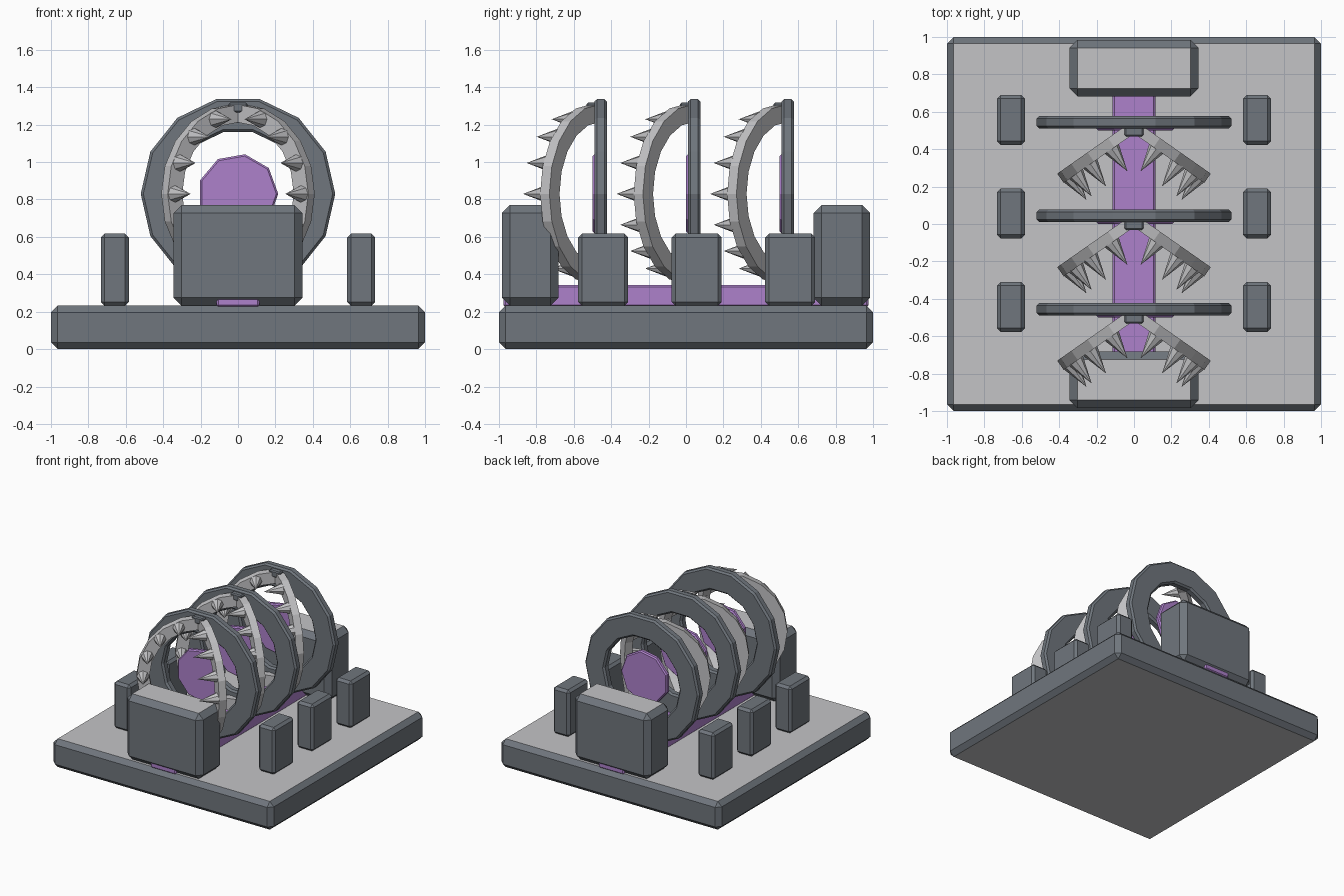
import bpy, bmesh, math
from mathutils import Vector

if "Cube" in bpy.data.objects:
    bpy.data.objects.remove(bpy.data.objects["Cube"])

def material(name, rgb):
    m = bpy.data.materials.new(name)
    m.diffuse_color = (*rgb, 1)
    m.use_nodes = True
    m.node_tree.nodes["Principled BSDF"].inputs["Base Color"].default_value = m.diffuse_color
    return m

DARK = material("dark_steel", (0.16, 0.18, 0.205))
LIGHT = material("light_grey", (0.55, 0.55, 0.565))
PURPLE = material("purple_glow", (0.42, 0.22, 0.60))

def finish(name, bm, mats, rule=None):
    bmesh.ops.recalc_face_normals(bm, faces=bm.faces[:])
    bm.normal_update()
    if rule:
        for f in bm.faces:
            f.material_index = rule(f)
    me = bpy.data.meshes.new(name)
    bm.to_mesh(me)
    bm.free()
    for m in mats:
        me.materials.append(m)
    ob = bpy.data.objects.new(name, me)
    bpy.context.collection.objects.link(ob)
    return ob

def box(name, lo, hi, bevel, mats, rule=None):
    bm = bmesh.new()
    bmesh.ops.create_cube(bm, size=1)
    for v in bm.verts:
        v.co = Vector([(a + b) / 2 + c * (b - a) for a, b, c in zip(lo, hi, v.co)])
    bmesh.ops.bevel(bm, geom=bm.edges[:], offset=bevel, segments=1, affect='EDGES')
    return finish(name, bm, mats, rule)

def sweep(bm, section, angles, place, closed):
    """Sweep a closed (radius, depth) section through angles."""
    rows = [[bm.verts.new(place(r, d, a)) for r, d in section] for a in angles]
    n = len(section)
    pairs = list(zip(rows, rows[1:])) + ([(rows[-1], rows[0])] if closed else [])
    for A, B in pairs:
        for i in range(n):
            j = (i + 1) % n
            bm.faces.new((A[i], A[j], B[j], B[i]))
    if not closed:
        bm.faces.new(rows[0])
        bm.faces.new(rows[-1][::-1])

flat_faces = lambda f: 1 if abs(f.normal.z) > 0.9 else 0
CZ = 0.83                       # height of the ring centres

# base slab, end blocks and the purple channel between them
box("base", (-1, -1, 0), (1, 1, 0.232), 0.036, [DARK, LIGHT], flat_faces)
for s, nm in ((-1, "front"), (1, "back")):
    y0, y1 = sorted((s * 0.682, s * 0.985))
    box(nm + "_block", (-0.345, y0, 0.232), (0.345, y1, 0.77), 0.043,
        [DARK, LIGHT], flat_faces)
box("channel", (-0.115, -0.975, 0.225), (0.115, 0.975, 0.342), 0.01, [PURPLE])

def ring(name, y):
    b, h, ro, ri = 0.014, 0.034, 0.52, 0.34
    sec = [(ro, -h + b), (ro, h - b), (ro - b, h), (ri + b, h),
           (ri, h - b), (ri, -h + b), (ri + b, -h), (ro - b, -h)]
    bm = bmesh.new()
    sweep(bm, sec, [math.tau * k / 14 for k in range(14)],
          lambda r, d, a: (r * math.cos(a), y + d, CZ + r * math.sin(a)), True)
    finish(name, bm, [DARK])

def disc(name, y):
    bm = bmesh.new()
    rows = []
    for r, d in ((0.205, 0), (0.215, 0.01), (0.215, 0.032), (0.205, 0.042)):
        rows.append([bm.verts.new((r * math.cos(math.tau * k / 9), y + d,
                                   CZ + r * math.sin(math.tau * k / 9))) for k in range(9)])
    for A, B in zip(rows, rows[1:]):
        for i in range(9):
            j = (i + 1) % 9
            bm.faces.new((A[i], A[j], B[j], B[i]))
    bm.faces.new(rows[0])
    bm.faces.new(rows[-1][::-1])
    finish(name, bm, [PURPLE])

def jaw(name, y, side):
    # half hoop swung forward about the vertical hinge line, with seven spikes
    t = math.radians(35)
    c, s = math.cos(t), math.sin(t)

    def place(r, d, a):
        p = r * math.cos(a)
        return Vector((side * (c * p - s * d), y - s * p - c * d, CZ + r * math.sin(a)))

    bm = bmesh.new()
    sec = [(0.48, -0.03), (0.48, 0.03), (0.385, 0.03), (0.385, -0.03)]
    sweep(bm, sec, [math.radians(-90 + 18 * k) for k in range(11)], place, False)
    finish(name, bm, [LIGHT])

    bm = bmesh.new()
    axis = Vector((-side * s, -c, 0))
    up = Vector((0, 0, 1))
    across = axis.cross(up)
    for k in range(-3, 4):
        base = place(0.432, 0.025, math.radians(22.5 * k))
        tip = bm.verts.new(base + axis * 0.15)
        loop = [bm.verts.new(base + 0.047 * (math.cos(a) * up + math.sin(a) * across))
                for a in [math.tau * i / 8 for i in range(8)]]
        bm.faces.new(loop)
        for i in range(8):
            bm.faces.new((loop[i], loop[(i + 1) % 8], tip))
    finish(name + "_spikes", bm, [LIGHT])

# three identical trap stations
for i, y in enumerate((-0.456, 0.044, 0.544), 1):
    ring(f"ring_{i}", y)
    disc(f"disc_{i}", y - 0.043)
    box(f"hinge_{i}", (-0.05, y - 0.075, 1.265), (0.05, y - 0.02, 1.318), 0.008, [DARK])
    for side, nm in ((-1, "left"), (1, "right")):
        jaw(f"{nm}_jaw_{i}", y - 0.024, side)
        x0, x1 = sorted((side * 0.583, side * 0.733))
        box(f"{nm}_post_{i}", (x0, y - 0.121, 0.232), (x1, y + 0.146, 0.617), 0.02, [DARK])
